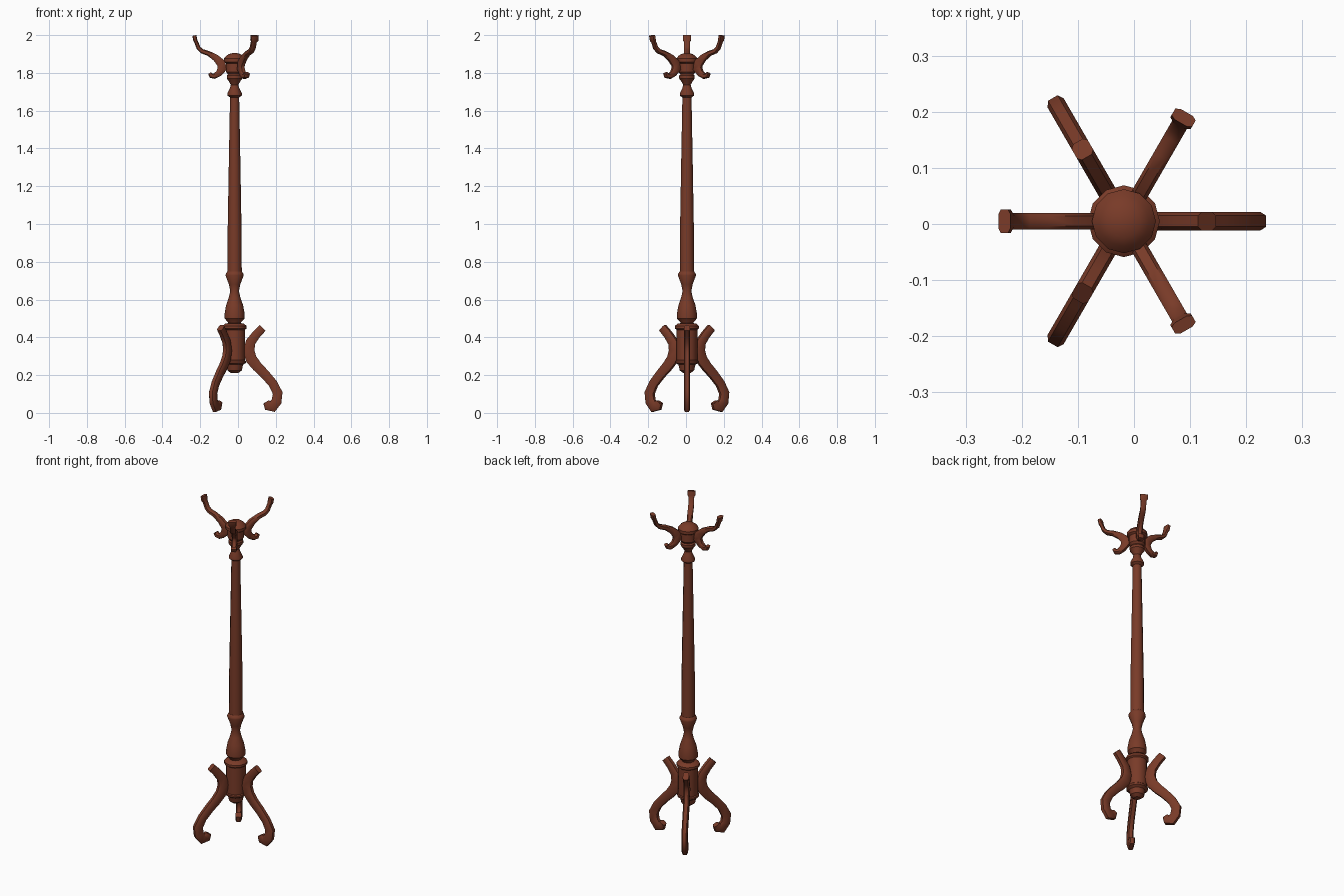
import bpy, bmesh, math
from mathutils import Vector

if "Cube" in bpy.data.objects:
    bpy.data.objects.remove(bpy.data.objects["Cube"])

CX, CY = -0.018, 0.005          # axis of the stand

wood = bpy.data.materials.new("reddish brown wood")
wood.diffuse_color = (0.19, 0.043, 0.021, 1)
wood.use_nodes = True
wood.node_tree.nodes["Principled BSDF"].inputs["Base Color"].default_value = wood.diffuse_color


def finish(name, bm, angle=35):
    bmesh.ops.recalc_face_normals(bm, faces=bm.faces[:])
    me = bpy.data.meshes.new(name)
    bm.to_mesh(me)
    bm.free()
    me.materials.append(wood)
    ob = bpy.data.objects.new(name, me)
    bpy.context.collection.objects.link(ob)
    bpy.ops.object.select_all(action='DESELECT')
    ob.select_set(True)
    bpy.context.view_layer.objects.active = ob
    bpy.ops.object.shade_smooth_by_angle(angle=math.radians(angle))
    return ob


def skin(bm, rings):
    """Join rings of points into a closed tube with end caps."""
    vs = [[bm.verts.new(p) for p in r] for r in rings]
    n = len(vs[0])
    for a, b in zip(vs, vs[1:]):
        for i in range(n):
            bm.faces.new((a[i], a[(i + 1) % n], b[(i + 1) % n], b[i]))
    bm.faces.new(vs[0])
    bm.faces.new(vs[-1])


def turned(name, profile, sides=12):
    """Lathe part from (radius, height) points."""
    bm = bmesh.new()
    skin(bm, [[(CX + r * math.cos(2 * math.pi * i / sides),
                CY + r * math.sin(2 * math.pi * i / sides), z)
               for i in range(sides)] for r, z in profile])
    return finish(name, bm)


def bracket(name, path, degrees):
    """Sweep a chamfered bar along (r, z, half thickness, half width)."""
    a = math.radians(degrees)
    out = Vector((math.cos(a), math.sin(a), 0))
    side = Vector((-math.sin(a), math.cos(a), 0))
    pts = [Vector((p[0], p[1])) for p in path]
    rings = []
    for i, (r, z, t, w) in enumerate(path):
        d = (pts[min(i + 1, len(pts) - 1)] - pts[max(i - 1, 0)]).normalized()
        nrm = out * -d.y + Vector((0, 0, d.x))
        c = Vector((CX, CY, z)) + out * r
        rings.append([c + side * (w * u) + nrm * (t * v) for u, v in
                      ((1, .6), (.6, 1), (-.6, 1), (-1, .6),
                       (-1, -.6), (-.6, -1), (.6, -1), (1, -.6))])
    bm = bmesh.new()
    skin(bm, rings)
    return finish(name, bm, 40)


# Central turned parts
turned("base_drum", [(.018, .21), (.038, .225), (.045, .255), (.06, .265), (.06, .275),
                     (.055, .28), (.055, .44), (.064, .447), (.064, .46), (.05, .472), (.03, .476)])
turned("lower_baluster", [(.03, .465), (.035, .48), (.053, .50), (.053, .525), (.045, .57),
                          (.031, .61), (.023, .645), (.03, .68), (.048, .728), (.046, .738), (.037, .75)])
turned("pole", [(.038, .74), (.037, .95), (.031, 1.3), (.024, 1.68)])
turned("neck_collar", [(.024, 1.67), (.038, 1.68), (.038, 1.692), (.024, 1.72), (.02, 1.737),
                       (.03, 1.755), (.041, 1.77), (.041, 1.785), (.03, 1.80)])
turned("top_hub", [(.033, 1.79), (.045, 1.805), (.045, 1.85), (.057, 1.858), (.057, 1.875),
                   (.045, 1.89), (.03, 1.90), (.01, 1.905)])

# Three scrolled legs
W = .0165
leg = [(.148, .45, .022, W), (.115, .415, .023, W), (.085, .375, .026, W), (.075, .33, .03, W),
       (.088, .285, .03, W), (.12, .245, .027, W), (.16, .205, .025, W), (.203, .155, .024, W),
       (.228, .105, .026, W), (.222, .06, .027, W), (.199, .032, .03, W), (.178, .038, .027, W),
       (.166, .058, .016, W)]
for k in range(3):
    bracket(f"leg_{k + 1}", leg, 120 * k)

# Three coat hooks with a raised arm and a small lower curl
A = .015
hook = [(.213, 1.998, .011, .021), (.208, 1.972, .011, .021), (.204, 1.965, .010, A),
        (.191, 1.932, .011, A), (.173, 1.915, .012, A), (.138, 1.903, .013, A),
        (.10, 1.88, .018, A), (.07, 1.85, .024, A), (.066, 1.822, .024, A),
        (.084, 1.797, .017, A), (.108, 1.782, .014, A), (.124, 1.785, .013, A),
        (.132, 1.799, .009, A)]
for k in range(3):
    bracket(f"coat_hook_{k + 1}", hook, 60 + 120 * k)
